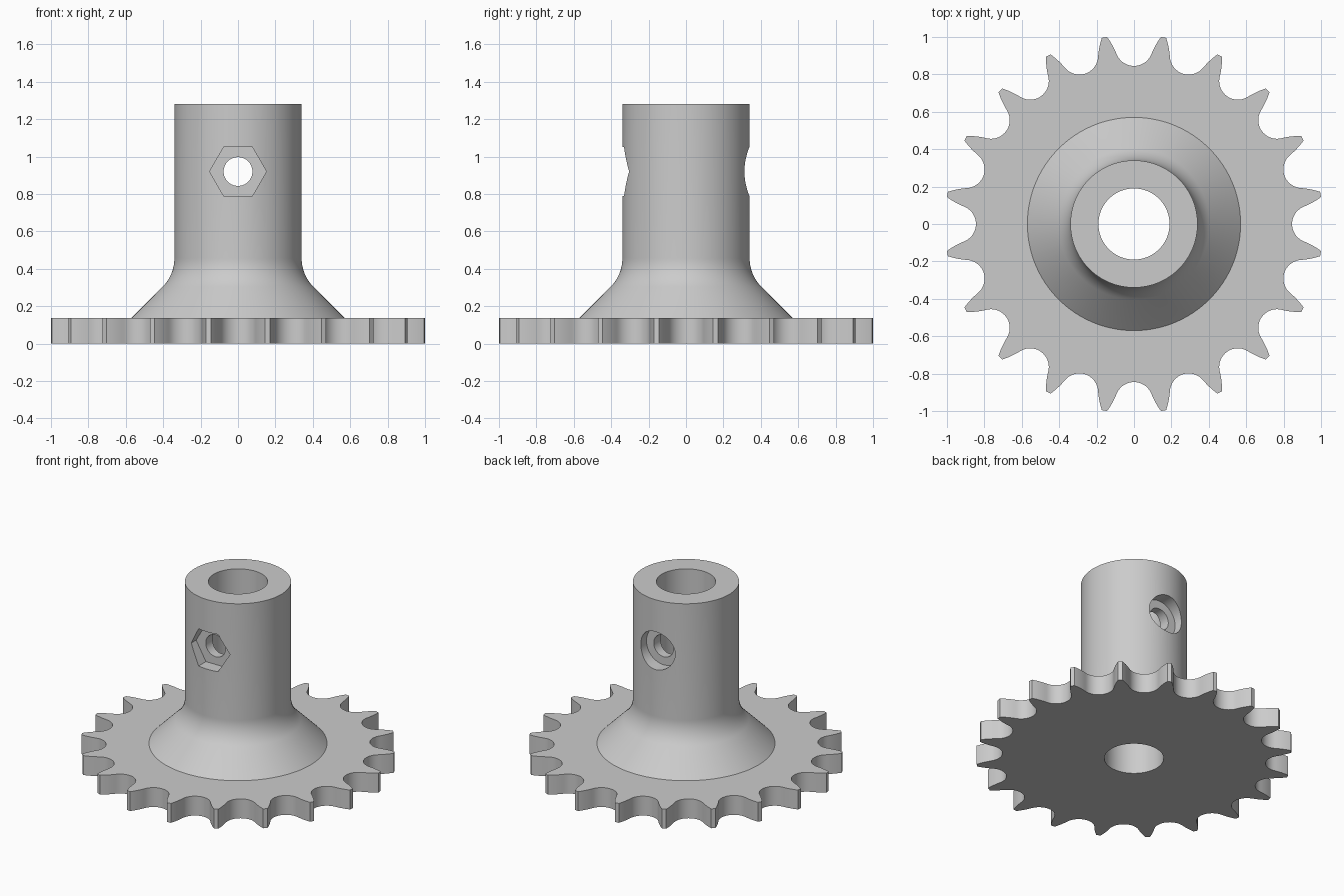
import bpy
import bmesh
from math import sin, cos, pi, radians, atan2, sqrt, hypot

TEETH = 20
PLATE_TOP = 0.137
HUB_TOP = 1.28
HUB_R = 0.34
BORE_R = 0.19
HOLE_Z = 0.92

cube = bpy.data.objects.get("Cube")
if cube:
    bpy.data.objects.remove(cube, do_unlink=True)

steel = bpy.data.materials.new("plain grey steel")
steel.use_nodes = True
steel.diffuse_color = (0.6, 0.6, 0.6, 1)
steel.node_tree.nodes["Principled BSDF"].inputs["Base Color"].default_value = (0.6, 0.6, 0.6, 1)


def loft(name, rings):
    """Closed solid through equal-length rings of points, capped at both ends."""
    bm = bmesh.new()
    loops = [[bm.verts.new(p) for p in ring] for ring in rings]
    n = len(loops[0])
    for low, high in zip(loops, loops[1:]):
        for i in range(n):
            j = (i + 1) % n
            bm.faces.new((low[i], low[j], high[j], high[i]))
    bm.faces.new(loops[0][::-1])
    bm.faces.new(loops[-1])
    bmesh.ops.recalc_face_normals(bm, faces=bm.faces)
    mesh = bpy.data.meshes.new(name)
    bm.to_mesh(mesh)
    bm.free()
    mesh.materials.append(steel)
    obj = bpy.data.objects.new(name, mesh)
    bpy.context.collection.objects.link(obj)
    return obj


def lathe(name, profile, sides=128):
    turn = [2 * pi * i / sides for i in range(sides)]
    return loft(name, [[(r * cos(a), r * sin(a), z) for a in turn] for r, z in profile])


def cross_cutter(name, radius, start, end, sides=64):
    """Cutter lying along the front-back axis at the height of the pin hole."""
    obj = lathe(name, [(radius, start), (radius, end)], sides)
    obj.rotation_euler.x = pi / 2
    obj.location.z = HOLE_Z
    return obj


def half_gap():
    """Half of one tooth gap, from its root to the tooth tip: (sideways, outward)."""
    pitch_r, seat_r, seat_angle = 0.945, 0.10, radians(68)
    tip_r, tip_angle = 1.01, pi / TEETH - 0.014
    tip = (tip_r * sin(tip_angle), tip_r * cos(tip_angle))
    # Concave roller seat
    pts = [(seat_r * sin(a), pitch_r - seat_r * cos(a))
           for a in (seat_angle * i / 9 for i in range(10))]
    # Convex flank, tangent to the seat and ending at the tip
    dx, dy = sin(seat_angle), -cos(seat_angle)
    tx, ty = tip[0], tip[1] - pitch_r
    reach = (tx * tx + ty * ty - seat_r ** 2) / (2 * (dx * tx + dy * ty - seat_r))
    cx, cy = reach * dx, pitch_r + reach * dy
    flank_r = reach - seat_r
    a0 = atan2(-dy, -dx)
    a1 = atan2(tip[1] - cy, tip[0] - cx)
    for i in range(1, 8):
        a = a0 + (a1 - a0) * i / 7
        pts.append((cx + flank_r * cos(a), cy + flank_r * sin(a)))
    return pts


# Toothed plate outline
half = half_gap()
gap = [(-x, y) for x, y in half[:0:-1]] + half
outline = []
for k in range(TEETH):
    t = 2 * pi * k / TEETH
    outline += [(x * cos(t) + y * sin(t), y * cos(t) - x * sin(t)) for x, y in gap]
sprocket = loft("sprocket", [[(x, y, z) for x, y in outline] for z in (0, PLATE_TOP)])

# Hub: 45 degree cone blended into the straight tube
cone_r = 0.57
corner_z = PLATE_TOP + cone_r - HUB_R
blend = 0.09
fillet = blend / (sqrt(2) - 1)
profile = [(cone_r, PLATE_TOP / 2), (cone_r, PLATE_TOP)]
for i in range(13):
    a = pi / 4 * (1 - i / 12)
    profile.append((HUB_R + fillet * (1 - cos(a)), corner_z + blend - fillet * sin(a)))
profile.append((HUB_R, HUB_TOP))
hub = lathe("hub", profile)

# Bore, pin hole, hexagonal nut pocket in front, round head pocket behind
tools = [
    (hub, 'UNION'),
    (lathe("shaft_bore", [(BORE_R, -0.2), (BORE_R, HUB_TOP + 0.2)]), 'DIFFERENCE'),
    (cross_cutter("pin_hole", 0.077, -0.5, 0.5), 'DIFFERENCE'),
    (cross_cutter("nut_pocket", 0.152, 0.25, 0.5, 6), 'DIFFERENCE'),
    (cross_cutter("head_pocket", 0.134, -0.5, -0.25), 'DIFFERENCE'),
]
for tool, operation in tools:
    tool.hide_render = True
    mod = sprocket.modifiers.new(tool.name, 'BOOLEAN')
    mod.operation = operation
    mod.solver = 'EXACT'
    mod.object = tool

# Apply the cuts and discard the helpers
bpy.context.view_layer.update()
graph = bpy.context.evaluated_depsgraph_get()
solid = bpy.data.meshes.new_from_object(sprocket.evaluated_get(graph))
sprocket.modifiers.clear()
sprocket.data = solid
for tool, _ in tools:
    bpy.data.objects.remove(tool, do_unlink=True)

bpy.ops.object.select_all(action='DESELECT')
sprocket.select_set(True)
bpy.context.view_layer.objects.active = sprocket
bpy.ops.object.shade_smooth_by_angle(angle=radians(25))
